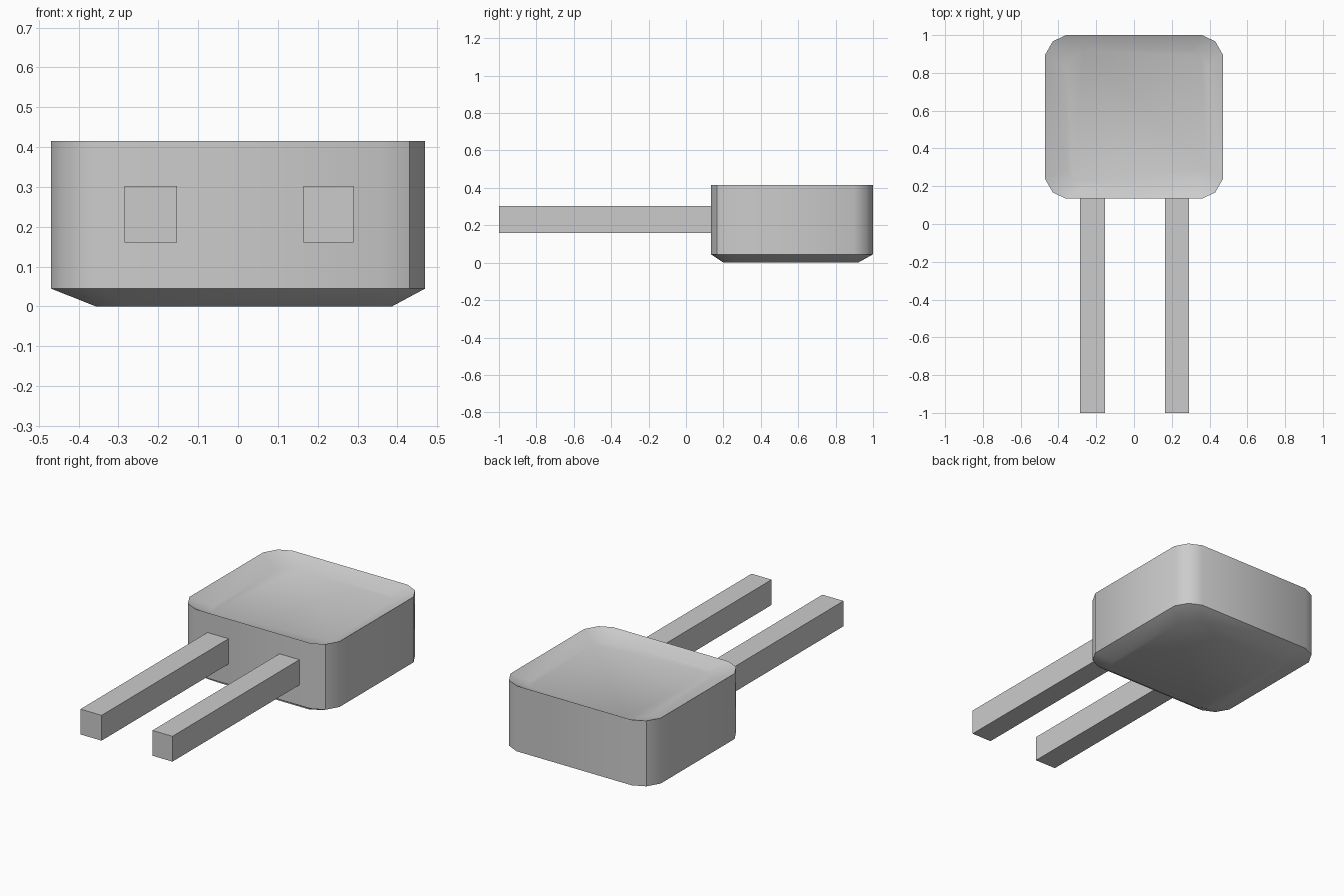
import bpy, bmesh, math
from mathutils import Vector

if "Cube" in bpy.data.objects:
    bpy.data.objects.remove(bpy.data.objects["Cube"])

grey = bpy.data.materials.new("plain_grey")
grey.use_nodes = True
grey.diffuse_color = (0.6, 0.6, 0.6, 1)
grey.node_tree.nodes["Principled BSDF"].inputs["Base Color"].default_value = (0.6, 0.6, 0.6, 1)


def make_object(name, bm):
    bmesh.ops.recalc_face_normals(bm, faces=bm.faces)
    mesh = bpy.data.meshes.new(name)
    bm.to_mesh(mesh)
    bm.free()
    mesh.materials.append(grey)
    obj = bpy.data.objects.new(name, mesh)
    bpy.context.collection.objects.link(obj)
    return obj


# Rounded outline from one corner, mirrored round the four quadrants
corner = [(0.47, 0.33), (0.43, 0.40), (0.36, 0.433)]
outline = []
for sx, sy in ((1, 1), (-1, 1), (-1, -1), (1, -1)):
    points = corner if sx * sy > 0 else corner[::-1]
    outline += [(sx * x, sy * y) for x, y in points]

# Head: chamfered underside, upright wall and shallow dished top
bm = bmesh.new()
rings = []
for scale_x, scale_y, dx, dy, z in (
        (0.79, 0.83, 0.015, -0.007, 0.0), (1, 1, 0, 0, 0.045),
        (1, 1, 0, 0, 0.415), (0.79, 0.83, 0.015, -0.007, 0.37)):
    rings.append([bm.verts.new((x * scale_x + dx, y * scale_y + 0.567 + dy, z))
                  for x, y in outline])
for low, high in zip(rings, rings[1:]):
    for i in range(len(low)):
        j = (i + 1) % len(low)
        bm.faces.new((low[i], low[j], high[j], high[i]))
bm.faces.new(rings[0][::-1])
bm.faces.new(rings[-1])
head = make_object("head", bm)
bpy.context.view_layer.objects.active = head
head.select_set(True)
bpy.ops.object.shade_smooth_by_angle(angle=math.radians(40))

# Two opposite corners carry a crisp upright crease
for edge in head.data.edges:
    a, b = (head.data.vertices[i].co for i in edge.vertices)
    upright = abs(a.z - b.z) > 0.3
    if upright and abs(abs(a.x) - 0.43) < 0.01 and a.x * (a.y - 0.567) < 0:
        edge.use_edge_sharp = True

# Two square prongs reaching forward
for name, x0, x1 in (("right_prong", -0.285, -0.153), ("left_prong", 0.165, 0.29)):
    low, high = Vector((x0, -1, 0.16)), Vector((x1, 0.14, 0.303))
    bm = bmesh.new()
    bmesh.ops.create_cube(bm, size=1)
    bmesh.ops.scale(bm, vec=high - low, verts=bm.verts)
    bmesh.ops.translate(bm, vec=(low + high) / 2, verts=bm.verts)
    make_object(name, bm)
